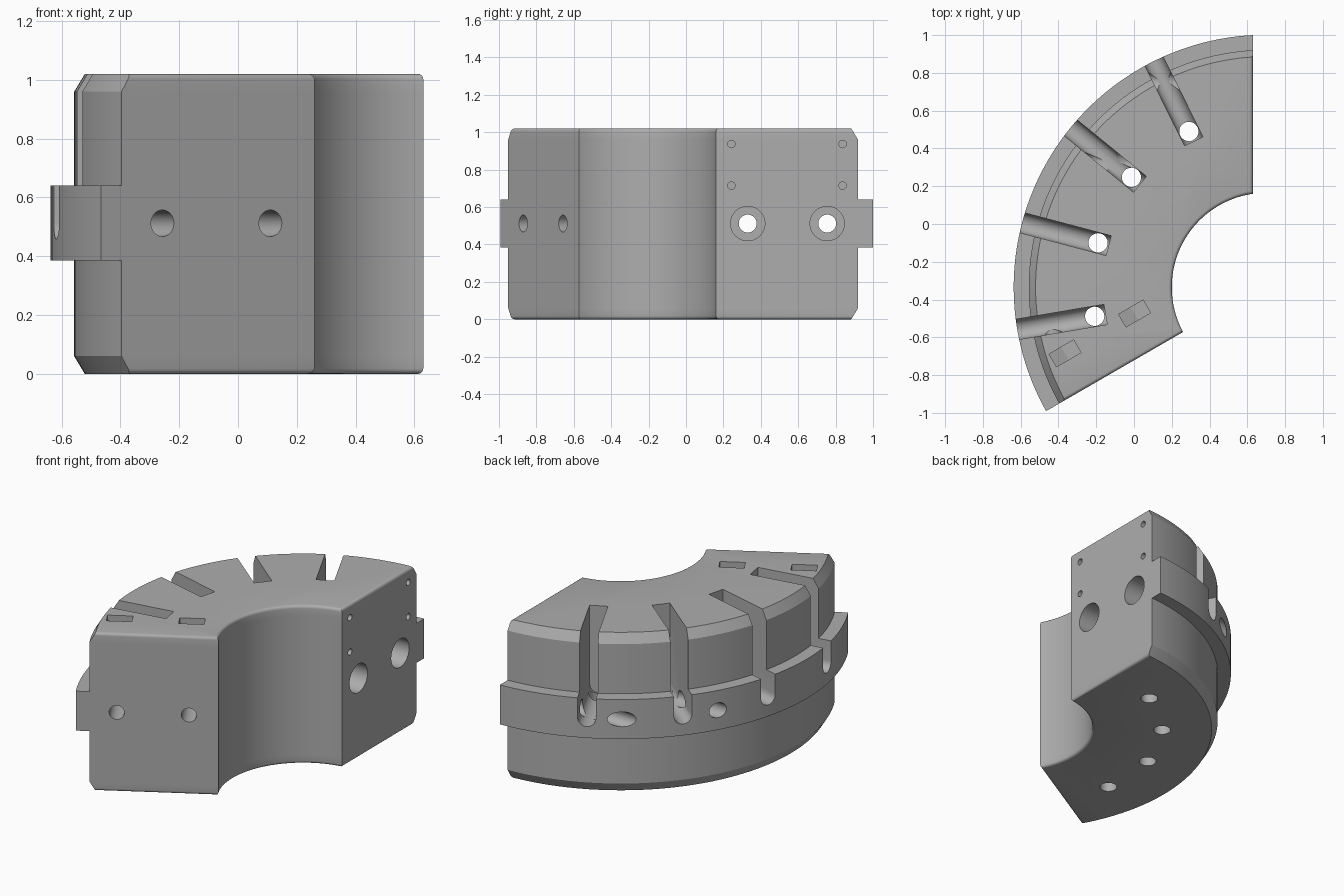
import bpy, bmesh
from math import sin, cos, asin, pi, radians
from mathutils import Matrix, Vector

old = bpy.data.objects.get("Cube")
if old:
    bpy.data.objects.remove(old, do_unlink=True)

AXIS = Vector((0.70, -0.335, 0))     # centre of both arcs
HEIGHT, MID = 1.02, 0.512
R_IN, R_BODY, R_FLANGE = 0.5, 1.257, 1.337
FILLET, CHAMFER_Z, CHAMFER_R = 0.018, 0.06, 0.036
SEGMENTS = 72

grey = bpy.data.materials.new("machined_grey")
grey.use_nodes = True
grey.diffuse_color = (0.42, 0.42, 0.42, 1)
grey.node_tree.nodes["Principled BSDF"].inputs["Base Color"].default_value = (0.42, 0.42, 0.42, 1)


def make_object(name, bm):
    bmesh.ops.recalc_face_normals(bm, faces=bm.faces)
    mesh = bpy.data.meshes.new(name)
    bm.to_mesh(mesh)
    bm.free()
    mesh.materials.append(grey)
    obj = bpy.data.objects.new(name, mesh)
    bpy.context.collection.objects.link(obj)
    return obj


def arc(radius, inset):
    """Arc points between the two end planes, moved inwards by inset."""
    start = pi / 2 + asin((0.07 + inset) / radius)
    end = radians(210) - asin((0.015 + inset) / radius)
    angles = [start + (end - start) * i / SEGMENTS for i in range(SEGMENTS + 1)]
    return [AXIS + Vector((radius * cos(a), radius * sin(a), 0)) for a in angles]


# Body: stacked outlines with filleted rims, chamfered outer rim and a flange
rim = []
for i in range(5):
    t = i * pi / 8
    z = FILLET * (1 - cos(t))
    rim.append((z, R_BODY - CHAMFER_R * (1 - z / CHAMFER_Z), FILLET * (1 - sin(t))))
rim.append((CHAMFER_Z, R_BODY, 0))
layers = rim + [(0.385, R_BODY, 0), (0.385, R_FLANGE, 0), (0.64, R_FLANGE, 0), (0.64, R_BODY, 0)]
layers += [(HEIGHT - z, r, inset) for z, r, inset in reversed(rim)]

bm = bmesh.new()
rings = []
for z, r, inset in layers:
    outline = arc(r, inset) + arc(R_IN + inset, inset)[::-1]
    rings.append([bm.verts.new((p.x, p.y, z)) for p in outline])
count = len(rings[0])
for low, high in zip(rings, rings[1:]):
    for i in range(count):
        j = (i + 1) % count
        if (low[i].co - high[i].co).length > 1e-6 or (low[j].co - high[j].co).length > 1e-6:
            quad = (low[i], low[j], high[j], high[i])
            bm.faces.new(quad)
bm.faces.new(rings[0])
bm.faces.new(rings[-1])
bmesh.ops.remove_doubles(bm, verts=bm.verts, dist=1e-5)
body = make_object("arc_segment_body", bm)

cutters = []


def cut_prism(name, profile, origin, direction, length, up=(0, 0, 1)):
    """Cutter: profile (side, up) swept from origin along direction."""
    d = Vector(direction).normalized()
    u = Vector(up)
    side = u.cross(d).normalized()
    frame = Matrix((side, u, d)).transposed()
    bm = bmesh.new()
    ends = [[bm.verts.new(Vector(origin) + frame @ Vector((x, y, depth))) for x, y in profile]
            for depth in (0, length)]
    n = len(profile)
    for i in range(n):
        j = (i + 1) % n
        bm.faces.new((ends[0][i], ends[0][j], ends[1][j], ends[1][i]))
    bm.faces.new(ends[0])
    bm.faces.new(ends[1])
    obj = make_object(name, bm)
    obj.hide_render = True
    cutters.append(obj)


def circle(r, n=32):
    return [(r * cos(2 * pi * i / n), r * sin(2 * pi * i / n)) for i in range(n)]


# Radial slots with round floors, each with a vertical drain hole
HALF = 0.054
u_shape = [(HALF * cos(pi + pi * i / 16), HALF * sin(pi + pi * i / 16)) for i in range(17)]
u_shape += [(HALF, 0.7), (-HALF, 0.7)]
for k in range(4):
    a = radians(116.4 + 24.4 * k)
    ray = Vector((cos(a), sin(a), 0))
    cut_prism("slot_cutter", u_shape, AXIS + ray * 0.863 + Vector((0, 0, MID)), ray, 0.7)
    cut_prism("drain_cutter", circle(0.051), AXIS + ray * 0.921 + Vector((0, 0, -0.1)),
              (0, 0, 1), 0.7, up=(0, 1, 0))

# Through bores with counterbores, and small blind holes on the straight end
for y in (0.33, 0.755):
    cut_prism("bore_cutter", circle(0.048), (0.8, y, MID), (-1, 0, 0), 2)
    cut_prism("counterbore_cutter", circle(0.092), (0.8, y, MID), (-1, 0, 0), 0.45)
for y in (0.243, 0.837):
    for z in (0.715, 0.937):
        cut_prism("pin_hole_cutter", circle(0.02, 20), (0.7, y, z), (-1, 0, 0), 0.17)

# Blind bolt holes on the slanted end
inward = Vector((-0.5, cos(radians(30)), 0))
for x, y in ((-0.257, -0.87), (0.11, -0.658)):
    cut_prism("bolt_hole_cutter", circle(0.045), Vector((x, y, MID)) - inward * 0.1, inward, 0.5)

# Shallow pockets with a ramped half floor on the top
along = Vector((cos(radians(30)), 0.5, 0))
wedge = [(-0.075, 0.1), (-0.075, -0.08), (0, -0.08), (0.075, -0.03), (0.075, 0.1)]
for x, y in ((0.003, -0.474), (-0.365, -0.685)):
    cut_prism("pocket_cutter", wedge, Vector((x, y, HEIGHT)) - inward * 0.039, inward, 0.078)

# Pocket profile runs along the slanted end; apply all cuts, then drop the cutters
bpy.ops.object.select_all(action='DESELECT')
bpy.context.view_layer.objects.active = body
body.select_set(True)
for cutter in cutters:
    mod = body.modifiers.new("cut", 'BOOLEAN')
    mod.operation, mod.solver, mod.object = 'DIFFERENCE', 'EXACT', cutter
    bpy.ops.object.modifier_apply(modifier=mod.name)
    bpy.data.objects.remove(cutter, do_unlink=True)
bpy.ops.object.shade_smooth_by_angle(angle=radians(25))
